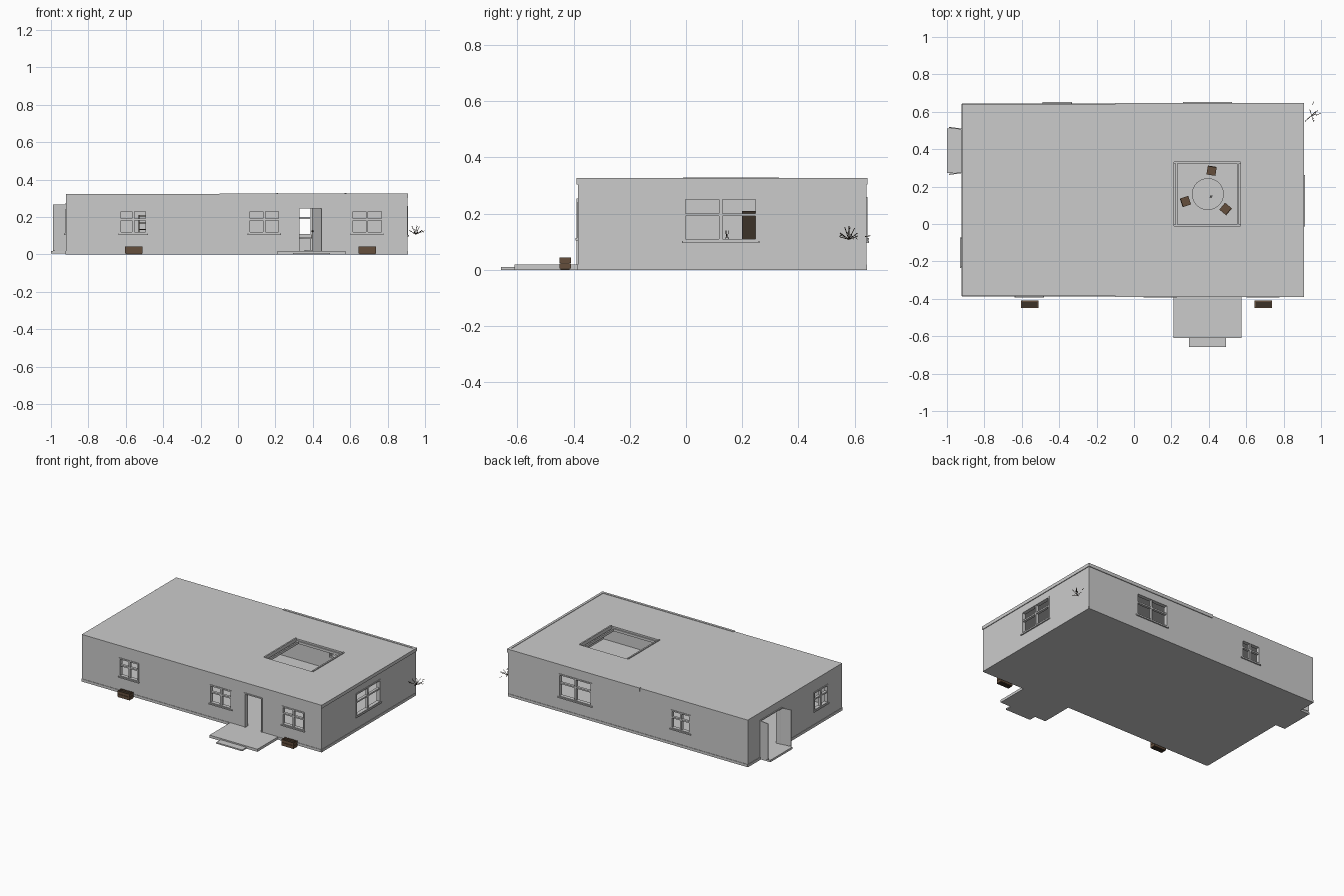
import bpy, math, random
from mathutils import Vector, Matrix

random.seed(4)
old = bpy.data.objects.get("Cube")
if old:
    bpy.data.objects.remove(old, do_unlink=True)


def material(name, rgb):
    m = bpy.data.materials.new(name)
    m.use_nodes = True
    m.diffuse_color = (*rgb, 1)
    for n in m.node_tree.nodes:
        if n.type == 'BSDF_PRINCIPLED':
            n.inputs["Base Color"].default_value = (*rgb, 1)
    return m


GREY = material("plain grey", (0.6, 0.6, 0.6))
WOOD = material("brown wood", (0.13, 0.078, 0.046))
DARK = material("dark soil and twigs", (0.045, 0.032, 0.022))


def box(name, x, y, z, mat=GREY, matrix=None):
    """Box from three (low, high) ranges, optionally moved by a matrix."""
    faces = [(0, 1, 3, 2), (4, 6, 7, 5), (0, 4, 5, 1), (2, 3, 7, 6), (0, 2, 6, 4), (1, 5, 7, 3)]
    me = bpy.data.meshes.new(name)
    me.from_pydata([(a, b, c) for a in x for b in y for c in z], [], faces)
    me.materials.append(mat)
    ob = bpy.data.objects.new(name, me)
    bpy.context.collection.objects.link(ob)
    if matrix:
        me.transform(matrix)
    return ob


def rod(name, p, q, radius, mat, sides=8):
    """Straight round bar between two points."""
    p, q = Vector(p), Vector(q)
    bpy.ops.mesh.primitive_cylinder_add(vertices=sides, radius=radius, depth=(q - p).length,
                                        location=(p + q) / 2)
    ob = bpy.context.object
    ob.name = name
    ob.rotation_euler = (q - p).to_track_quat('Z', 'Y').to_euler()
    ob.data.materials.append(mat)
    return ob


def turned(x, y, angle):
    return Matrix.Translation((x, y, 0)) @ Matrix.Rotation(angle, 4, 'Z')


# House extents
X0, X1, Y0, Y1 = -0.92, 0.905, -0.385, 0.642
FLOOR, CEIL, TOP, THICK = 0.018, 0.30, 0.323, 0.025

# Each window: wall side, span along the wall, height span
WINDOWS = [
    ("front", (-0.635, -0.485), (0.11, 0.24)),
    ("front", (0.055, 0.225), (0.11, 0.24)),
    ("front", (0.605, 0.775), (0.11, 0.24)),
    ("back", (0.265, 0.52), (0.10, 0.26)),
    ("back", (-0.485, -0.335), (0.11, 0.24)),
    ("left", (-0.01, 0.257), (0.10, 0.26)),
    ("right", (-0.23, -0.075), (0.11, 0.24)),
]
WALLS = {"front": (Y0, -1), "back": (Y1, 1), "left": (X1, 1), "right": (X0, -1)}


def on_wall(name, side, span, depth, z, mat=GREY):
    """Box on a wall; depth is measured outward from the wall face."""
    face, sign = WALLS[side]
    d = sorted((face + sign * depth[0], face + sign * depth[1]))
    return box(name, span, d, z, mat) if side in ("front", "back") else box(name, d, span, z, mat)


# Hollow shell with openings
shell = box("house_shell", (X0, X1), (Y0, Y1), (0, TOP))
SKY_X, SKY_Y = (0.205, 0.58), (-0.01, 0.332)
DOOR, SIDE_DOOR = (0.325, 0.45), (0.28, 0.502)
cutters = [box("cut_room", (X0 + THICK, X1 - THICK), (Y0 + THICK, Y1 - THICK), (FLOOR, CEIL)),
           box("cut_skylight", SKY_X, SKY_Y, (0.25, 0.4)),
           on_wall("cut_door", "front", DOOR, (-0.06, 0.05), (FLOOR, 0.248)),
           on_wall("cut_side_door", "right", SIDE_DOOR, (-0.06, 0.05), (FLOOR, 0.268))]
cutters += [on_wall("cut_window", s, span, (-0.06, 0.05), z) for s, span, z in WINDOWS]
bpy.context.view_layer.objects.active = shell
for c in cutters:
    mod = shell.modifiers.new("opening", 'BOOLEAN')
    mod.operation, mod.solver, mod.object = 'DIFFERENCE', 'EXACT', c
    bpy.ops.object.modifier_apply(modifier=mod.name)
    bpy.data.objects.remove(c, do_unlink=True)

# Window frames, cross bars and sills
for side, (a, b), (lo, hi) in WINDOWS:
    w, mid, rail = 0.009, (a + b) / 2, lo + 0.6 * (hi - lo)
    depth = (-0.022, 0.004)
    for s in ((a, a + w), (b - w, b)):
        on_wall("window_jamb", side, s, depth, (lo, hi))
    for z in ((lo, lo + w), (hi - w, hi)):
        on_wall("window_rail", side, (a, b), depth, z)
    on_wall("window_mullion", side, (mid - 0.006, mid + 0.006), (-0.018, 0), (lo, hi))
    on_wall("window_transom", side, (a, b), (-0.018, 0), (rail - 0.005, rail + 0.005))
    on_wall("window_sill", side, (a - 0.004, b + 0.004), (-0.01, 0.009), (lo - 0.005, lo + 0.003))

# Low plinth line round the walls
for side, span in (("front", (X0, X1)), ("back", (X0, X1)), ("left", (Y0, Y1)), ("right", (Y0, Y1))):
    on_wall("plinth", side, span, (-0.01, 0.003), (0, FLOOR))

# Cornice around the left half of the roof
for side in ("front", "back"):
    on_wall("cornice", side, (-0.1, X1 + 0.005), (-0.012, 0.005), (0.303, 0.326))
on_wall("cornice", "left", (Y0 - 0.005, Y1 + 0.005), (-0.012, 0.005), (0.303, 0.326))

# Skylight bars and lip
for x in SKY_X:
    inward = 1 if x < 0.4 else -1
    for k, top in ((0, 0.329), (0.018, 0.312)):
        e = sorted((x + inward * k, x + inward * (k + 0.010)))
        box("skylight_bar", e, SKY_Y, (0.295, top))
for y in SKY_Y:
    inward = 1 if y < 0.1 else -1
    box("skylight_lip", SKY_X, sorted((y, y + inward * 0.008)), (0.295, 0.312))

# Front door: frame, leaf standing ajar, handle
for s in ((DOOR[0] - 0.006, DOOR[0] + 0.003), (DOOR[1] - 0.003, DOOR[1] + 0.006)):
    on_wall("door_jamb", "front", s, (-0.025, 0.005), (FLOOR, 0.254))
on_wall("door_head", "front", (DOOR[0] - 0.006, DOOR[1] + 0.006), (-0.025, 0.005), (0.246, 0.254))
swing = turned(DOOR[1], Y0 + 0.018, math.radians(-66))
box("front_door", (-0.122, -0.002), (-0.004, 0.004), (FLOOR, 0.245), GREY, swing)
box("door_handle", (-0.115, -0.108), (-0.012, 0.012), (0.12, 0.127), DARK, swing)

# Porch and step
box("porch_slab", (0.21, 0.575), (-0.61, Y0), (0, 0.018))
box("porch_step", (0.295, 0.492), (-0.658, -0.6), (0, 0.009))

# Side doorway: step, frame and two leaves folded outward
box("side_step", (-1.0, X0), (0.272, 0.51), (0.004, 0.018))
on_wall("side_door_head", "right", (0.274, 0.508), (-0.025, 0.005), (0.264, 0.272))
for y, turn in ((SIDE_DOOR[0], 1), (SIDE_DOOR[1], -1)):
    box("side_door", (-0.105, 0), (-0.003, 0.003), (FLOOR, 0.268), GREY,
        turned(X0 + 0.035, y, math.radians(8 * turn)))

# Planters at the front
for x in (-0.557, 0.692):
    lo, hi = x - 0.047, x + 0.047
    for z in (0.004, 0.025):
        box("planter_slat_front", (lo, hi), (-0.45, -0.444), (z, z + 0.019), WOOD)
        box("planter_slat_back", (lo, hi), (-0.416, -0.41), (z, z + 0.019), WOOD)
        for e in (lo, hi - 0.006):
            box("planter_slat_end", (e, e + 0.006), (-0.45, -0.41), (z, z + 0.019), WOOD)
    box("planter_soil", (lo + 0.004, hi - 0.004), (-0.446, -0.414), (0, 0.036), DARK)

# Round table with a slim vase
TX, TY = 0.395, 0.16
rod("table_top", (TX, TY, 0.083), (TX, TY, 0.091), 0.085, GREY, 40)
rod("table_leg", (TX, TY, FLOOR), (TX, TY, 0.083), 0.01, GREY, 16)
rod("table_foot", (TX, TY, FLOOR), (TX, TY, 0.024), 0.04, GREY, 24)
rod("vase", (0.412, 0.146, 0.091), (0.412, 0.146, 0.115), 0.007, GREY, 12)
for k in range(3):
    rod("vase_twig", (0.412, 0.146, 0.11), (0.405 + 0.007 * k, 0.14 + 0.006 * k, 0.14), 0.001, DARK, 5)

# Three chairs round the table
for x, y in ((0.415, 0.285), (0.275, 0.12), (0.49, 0.08)):
    m = turned(x, y, math.atan2(y - TY, x - TX))
    s = 0.024
    box("chair_seat", (-s, s), (-s, s), (0.056, 0.062), WOOD, m)
    box("chair_back", (s - 0.005, s), (-s, s), (0.078, 0.108), WOOD, m)
    for a in (-s, s - 0.005):
        for b in (-s, s - 0.005):
            top = 0.08 if a > 0 else 0.056
            box("chair_leg", (a, a + 0.005), (b, b + 0.005), (FLOOR, top), WOOD, m)

# Open shelf in the far room
for x in (-0.532, -0.444):
    box("shelf_post", (x, x + 0.006), (0.2, 0.25), (FLOOR, 0.21), DARK)
for z in (0.05, 0.09, 0.13, 0.165, 0.203):
    box("shelf_board", (-0.532, -0.438), (0.2, 0.25), (z, z + 0.005), DARK)

# Sprig of twigs at the back corner
base = Vector((0.95, 0.58, 0.108))
tips = [(0.915, 0.55, 0.13), (0.93, 0.565, 0.152), (0.955, 0.58, 0.156), (0.97, 0.6, 0.148),
        (0.985, 0.61, 0.13), (0.998, 0.59, 0.127), (0.96, 0.545, 0.118), (0.94, 0.612, 0.12)]
for t in tips:
    tip = Vector(t)
    rod("twig", base, tip, 0.0014, DARK, 5)
    for k in range(2):
        start = base.lerp(tip, 0.5 + 0.25 * k)
        off = Vector([random.uniform(-0.009, 0.009) for _ in range(3)])
        end = start + off
        end.x = min(end.x, 0.998)
        rod("twiglet", start, end, 0.001, DARK, 4)
rod("stray_twig", (0.955, 0.637, 0.118), (0.96, 0.656, 0.121), 0.0014, DARK, 5)
